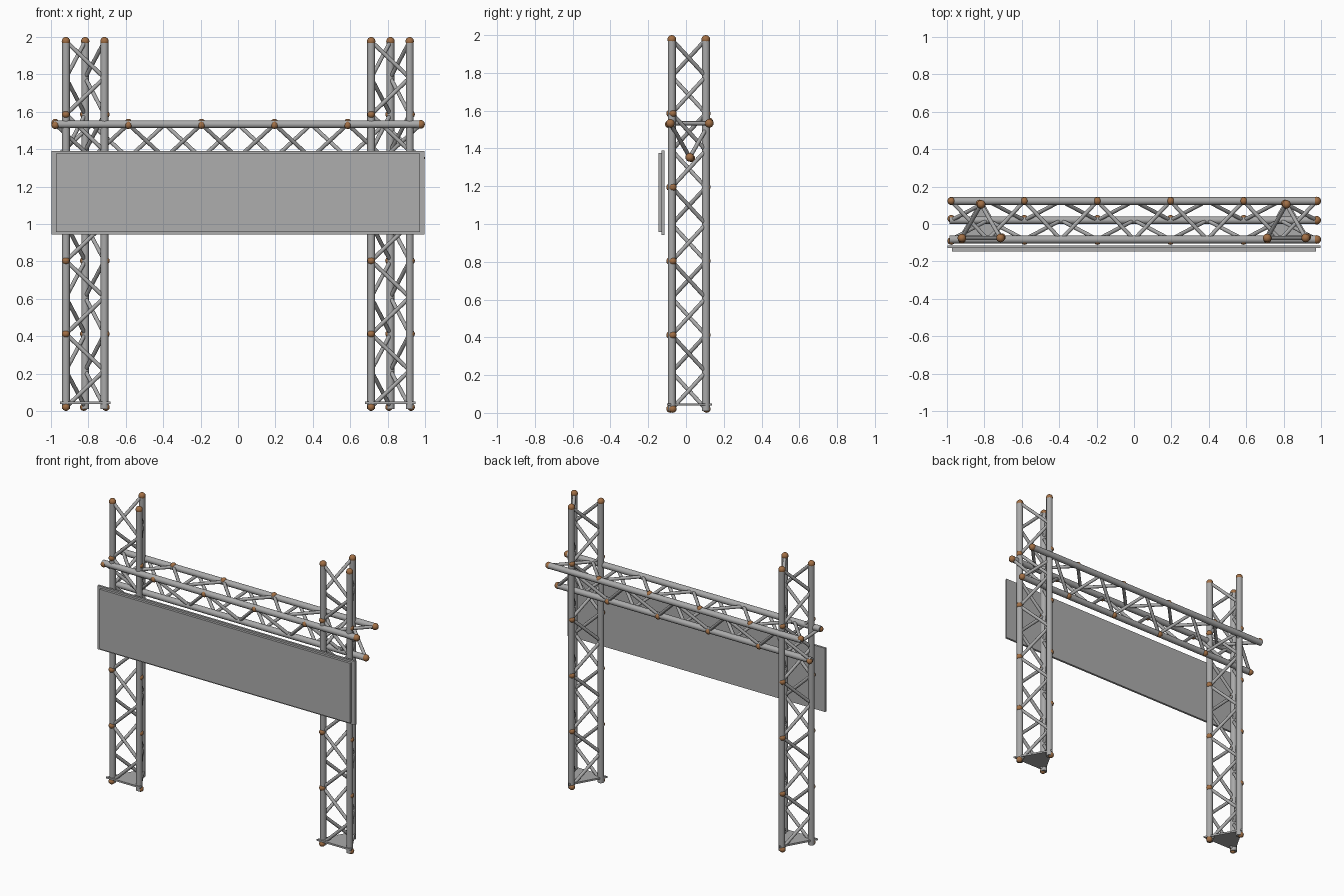
import bpy, bmesh, math
from mathutils import Vector, Matrix

if "Cube" in bpy.data.objects:
    bpy.data.objects.remove(bpy.data.objects["Cube"])


def material(name, rgb):
    m = bpy.data.materials.new(name)
    m.diffuse_color = (*rgb, 1)
    m.use_nodes = True
    m.node_tree.nodes["Principled BSDF"].inputs["Base Color"].default_value = m.diffuse_color
    return m


STEEL = material("steel_grey", (0.40, 0.40, 0.40))
PANEL = material("panel_grey", (0.42, 0.42, 0.42))
BRONZE = material("bronze_joint", (0.36, 0.16, 0.06))


def finish(bm, name, mat, smooth=False):
    bmesh.ops.recalc_face_normals(bm, faces=bm.faces)
    me = bpy.data.meshes.new(name)
    bm.to_mesh(me)
    bm.free()
    me.materials.append(mat)
    ob = bpy.data.objects.new(name, me)
    bpy.context.collection.objects.link(ob)
    if smooth:
        bpy.context.view_layer.objects.active = ob
        ob.select_set(True)
        bpy.ops.object.shade_smooth_by_angle(angle=math.radians(40))
        ob.select_set(False)
    return ob


def tube(bm, a, b, r, sides):
    d = b - a
    rot = d.to_track_quat('Z', 'Y').to_matrix().to_4x4()
    bmesh.ops.create_cone(bm, cap_ends=True, segments=sides, radius1=r, radius2=r,
                          depth=d.length, matrix=Matrix.Translation((a + b) / 2) @ rot)


def ball(bm, p, r):
    bmesh.ops.create_uvsphere(bm, u_segments=14, v_segments=8, radius=r,
                              matrix=Matrix.Translation(p))


def truss(name, corners, axis, bays=5):
    """Triangular lattice: three chords, a zigzag on each side, joints at the bays."""
    chords, braces, joints = bmesh.new(), bmesh.new(), bmesh.new()
    centre = sum(corners, Vector()) / 3
    for i in range(3):
        p, q = corners[i], corners[(i + 1) % 3]
        out = ((p + q) / 2 - centre).normalized()
        tube(chords, p - axis.normalized() * 0.01, p + axis, 0.021, 16)
        # zigzag lacing between neighbouring chords
        pts = [(q if k % 2 else p) + axis * (k / (2 * bays)) for k in range(2 * bays + 1)]
        for a, b in zip(pts, pts[1:]):
            tube(braces, a, b, 0.011, 10)
        # joints, pushed slightly outward from the chord
        for k in range(bays):
            ball(joints, p + axis * (k / bays) + out * 0.009, 0.0205)
        ball(joints, p + axis, 0.023)
    finish(chords, name + "_chords", STEEL, True)
    finish(braces, name + "_braces", STEEL, True)
    finish(joints, name + "_joints", BRONZE, True)


def prism(name, outline, z0, z1, mat):
    bm = bmesh.new()
    f = bm.faces.new([bm.verts.new((x, y, z0)) for x, y in outline])
    new = bmesh.ops.extrude_face_region(bm, geom=[f])["geom"]
    bmesh.ops.translate(bm, vec=(0, 0, z1 - z0),
                        verts=[v for v in new if isinstance(v, bmesh.types.BMVert)])
    finish(bm, name, mat)


def box(name, x, y0, y1, z0, z1, mat):
    prism(name, [(-x, y0), (x, y0), (x, y1), (-x, y1)], z0, z1, mat)


# Two upright towers with triangular base plates
for side, cx in (("left", -0.817), ("right", 0.815)):
    truss(side + "_tower",
          [Vector((cx - 0.103, -0.075, 0.021)), Vector((cx + 0.103, -0.075, 0.021)),
           Vector((cx, 0.105, 0.021))], Vector((0, 0, 1.956)))
    prism(side + "_base_plate",
          [(cx - 0.135, -0.1), (cx + 0.135, -0.1), (cx, 0.138)], 0.038, 0.05, STEEL)

# Horizontal beam, point down
truss("beam",
      [Vector((-0.977, 0.123, 1.533)), Vector((-0.977, -0.083, 1.533)),
       Vector((-0.977, 0.02, 1.353))], Vector((1.954, 0, 0)))

# Sign board: backing sheet and slightly smaller raised face
box("board_backing", 0.998, -0.129, -0.114, 0.943, 1.389, PANEL)
box("board_face", 0.972, -0.146, -0.128, 0.957, 1.376, PANEL)
